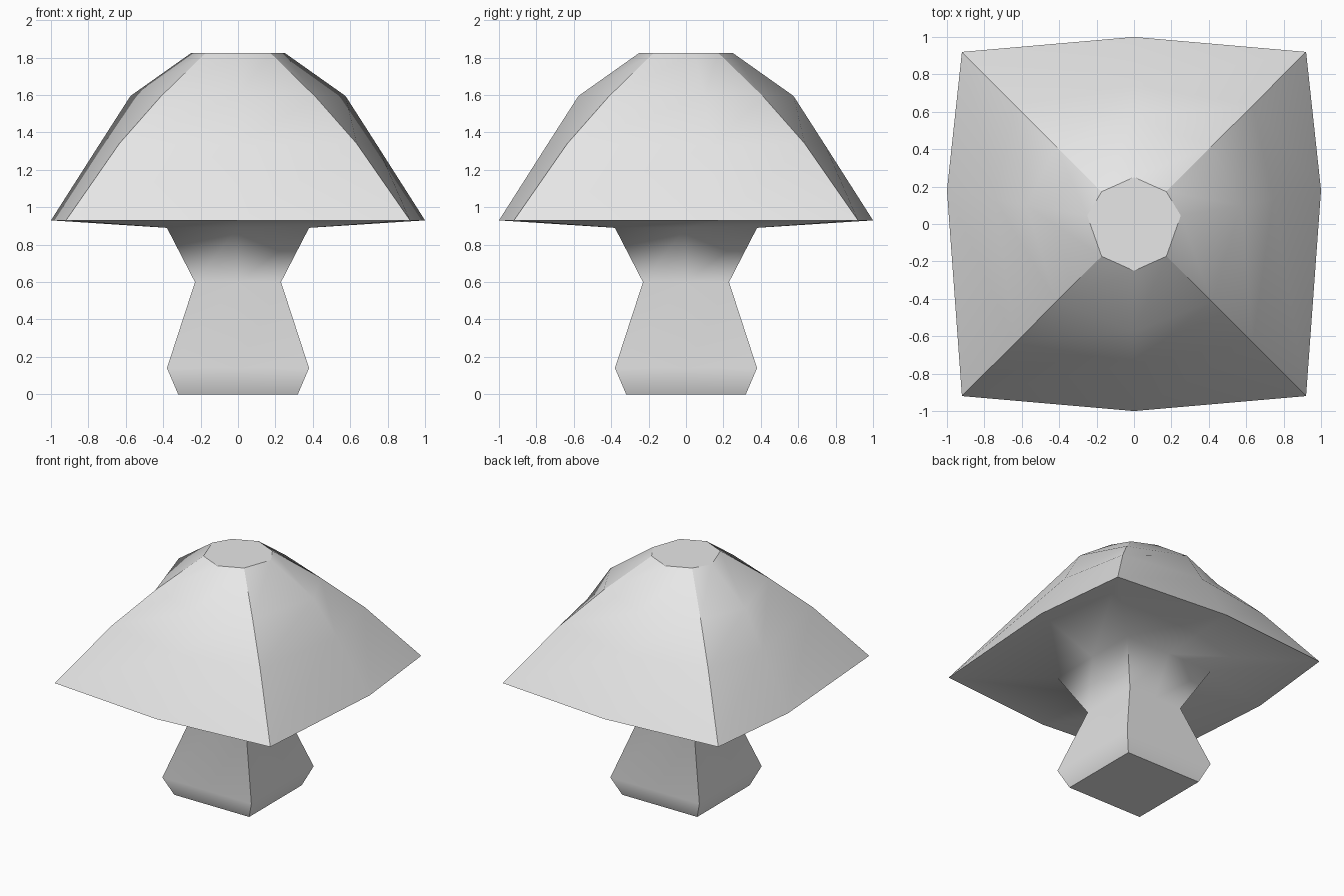
import bpy, bmesh

cube = bpy.data.objects.get("Cube")
if cube:
    bpy.data.objects.remove(cube, do_unlink=True)

grey = bpy.data.materials.new("plain_grey")
grey.use_nodes = True
colour = (0.8, 0.8, 0.8, 1)
grey.diffuse_color = colour
grey.node_tree.nodes["Principled BSDF"].inputs["Base Color"].default_value = colour


def ring_points(mid, corner, shift):
    """Eight points: side middles and corners, with the x sides shifted in y."""
    return [(mid, shift), (corner, corner), (0, mid), (-corner, corner),
            (-mid, shift), (-corner, -corner), (0, -mid), (corner, -corner)]


# Rings from base to crown: middle reach, middle z, corner reach, corner z, y shift
rings = [
    (0.32, 0.0, 0.32, 0.0, 0),         # foot
    (0.38, 0.14, 0.38, 0.14, 0),       # bulge
    (0.23, 0.6, 0.23, 0.6, 0),         # neck
    (0.38, 0.89, 0.38, 0.89, 0),       # stem top
    (1.0, 0.93, 0.92, 0.93, 0.18),     # cap rim
    (0.745, 1.33, 0.635, 1.34, 0.135),
    (0.575, 1.595, 0.415, 1.59, 0.1),  # shoulder
    (0.25, 1.825, 0.173, 1.825, 0.045),  # crown
]
RIM, STEM_TOP = 4, 3

bm = bmesh.new()
loops = []
for mid, mid_z, corner, corner_z, shift in rings:
    loops.append([bm.verts.new((x, y, corner_z if i % 2 else mid_z))
                  for i, (x, y) in enumerate(ring_points(mid, corner, shift))])

for low, high in zip(loops, loops[1:]):
    for i in range(8):
        j = (i + 1) % 8
        bm.faces.new((low[i], low[j], high[j], high[i]))
bm.faces.new(loops[0][::-1])
bm.faces.new(loops[-1])
bmesh.ops.recalc_face_normals(bm, faces=bm.faces)

for face in bm.faces:
    face.smooth = True

# Crisp creases: foot, rim and crown outlines, and the four corner lines
for index in (0, RIM, len(loops) - 1):
    for i in range(8):
        bm.edges.get((loops[index][i], loops[index][(i + 1) % 8])).smooth = False
for k in range(len(loops) - 1):
    if k != STEM_TOP:
        for i in (1, 3, 5, 7):
            bm.edges.get((loops[k][i], loops[k + 1][i])).smooth = False

mesh = bpy.data.meshes.new("mushroom")
bm.to_mesh(mesh)
bm.free()
mesh.materials.append(grey)
mushroom = bpy.data.objects.new("mushroom", mesh)
bpy.context.collection.objects.link(mushroom)
